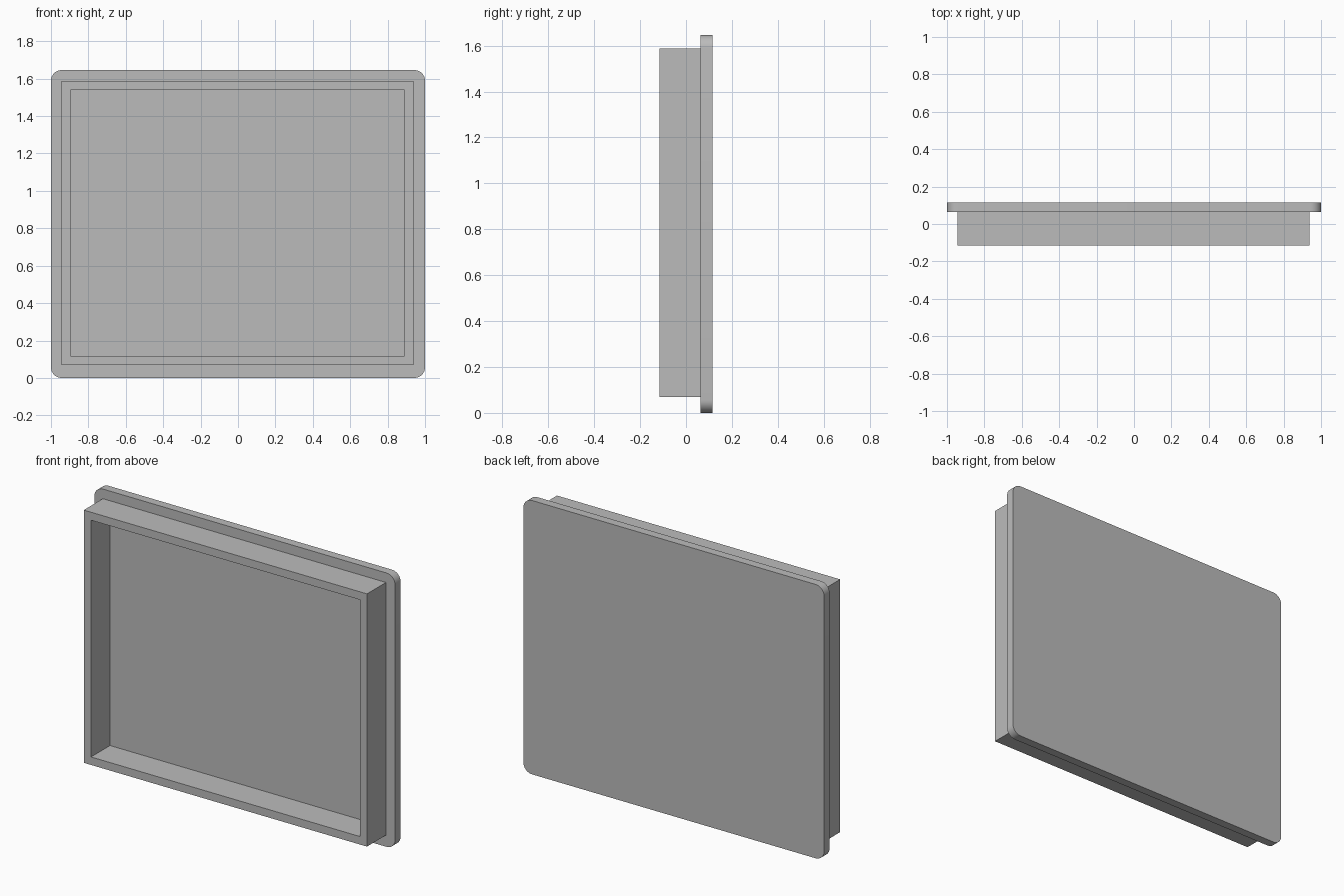
import bpy
import bmesh
import math
from mathutils import Vector

cube = bpy.data.objects.get("Cube")
if cube:
    bpy.data.objects.remove(cube, do_unlink=True)

HEIGHT = 1.646
FRONT, JOIN, BACK = -0.116, 0.064, 0.116

grey = bpy.data.materials.new("plain grey")
grey.use_nodes = True
colour = (0.5, 0.5, 0.5, 1)
grey.diffuse_color = colour
grey.node_tree.nodes["Principled BSDF"].inputs["Base Color"].default_value = colour


def finish(bm, name):
    """Turn a bmesh into a grey object."""
    bmesh.ops.recalc_face_normals(bm, faces=bm.faces[:])
    mesh = bpy.data.meshes.new(name)
    bm.to_mesh(mesh)
    bm.free()
    mesh.materials.append(grey)
    obj = bpy.data.objects.new(name, mesh)
    bpy.context.collection.objects.link(obj)
    return obj


def rectangle(x0, x1, z0, z1):
    return [(x0, z0), (x1, z0), (x1, z1), (x0, z1)]


def rounded_rectangle(half_width, height, radius, steps=8):
    points = []
    corners = [(1, 1), (-1, 1), (-1, -1), (1, -1)]
    for i, (sx, sz) in enumerate(corners):
        cx = sx * (half_width - radius)
        cz = height / 2 + sz * (height / 2 - radius)
        for s in range(steps + 1):
            a = math.pi / 2 * (i + s / steps)
            points.append((cx + radius * math.cos(a), cz + radius * math.sin(a)))
    return points


# Rounded back plate
bm = bmesh.new()
outline = [bm.verts.new((x, JOIN, z)) for x, z in rounded_rectangle(1, HEIGHT, 0.057)]
face = bm.faces.new(outline)
extruded = bmesh.ops.extrude_face_region(bm, geom=[face], use_keep_orig=True)
moved = [v for v in extruded["geom"] if isinstance(v, bmesh.types.BMVert)]
bmesh.ops.translate(bm, verts=moved, vec=Vector((0, BACK - JOIN, 0)))
plate = finish(bm, "back_plate")
bpy.ops.object.select_all(action="DESELECT")
plate.select_set(True)
bpy.context.view_layer.objects.active = plate
bpy.ops.object.shade_smooth_by_angle(angle=math.radians(40))

# Square rim standing out from the plate, open at the front
bm = bmesh.new()
outer = rectangle(-0.944, 0.939, 0.069, 1.588)
inner = rectangle(-0.896, 0.891, 0.117, 1.54)
rings = [[bm.verts.new((x, y, z)) for x, z in ring]
         for ring, y in ((outer, JOIN), (outer, FRONT), (inner, FRONT), (inner, JOIN))]
for a, b in zip(rings, rings[1:]):
    for i in range(4):
        j = (i + 1) % 4
        bm.faces.new((a[i], a[j], b[j], b[i]))
rim = finish(bm, "rim")
